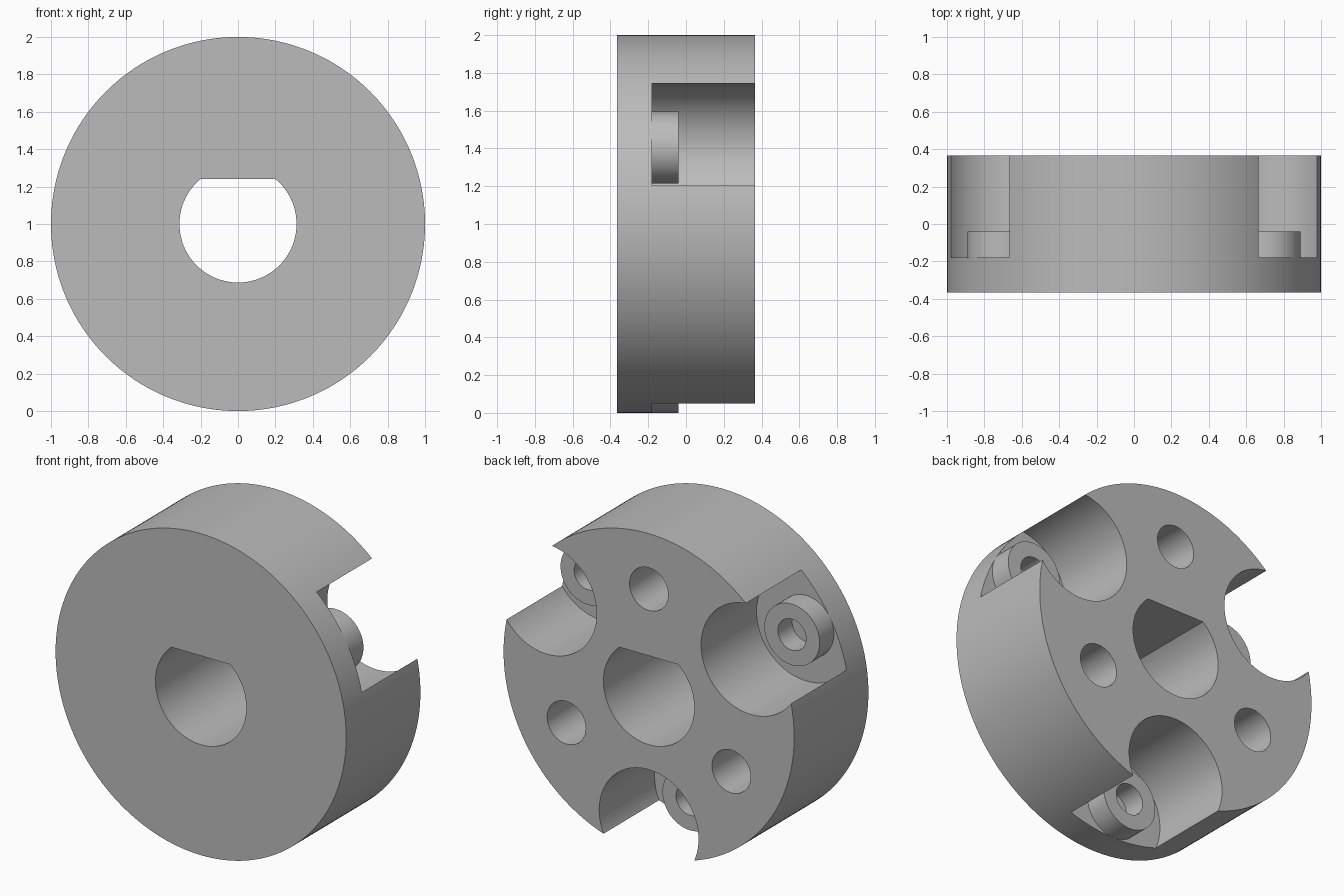
import bpy, bmesh, math
from mathutils import Vector

cube = bpy.data.objects.get("Cube")
if cube:
    bpy.data.objects.remove(cube)

grey = bpy.data.materials.new("plain_grey")
grey.use_nodes = True
colour = (0.5, 0.5, 0.5, 1)
grey.diffuse_color = colour
grey.node_tree.nodes["Principled BSDF"].inputs["Base Color"].default_value = colour

HALF = 0.365      # half the thickness of the hub
FLOOR = -0.18     # depth of the pockets
BOSS_TOP = -0.04
AXIS_Z = 1.0


def circle(radius, x=0, z=AXIS_Z, steps=96):
    return [(x + radius * math.cos(math.tau * i / steps),
             z + radius * math.sin(math.tau * i / steps)) for i in range(steps)]


def prism(name, outline, y0, y1):
    """Extrude an outline in the x-z plane from y0 to y1."""
    bm = bmesh.new()
    face = bm.faces.new([bm.verts.new((x, y0, z)) for x, z in outline])
    new = bmesh.ops.extrude_face_region(bm, geom=[face])["geom"]
    verts = [v for v in new if isinstance(v, bmesh.types.BMVert)]
    bmesh.ops.translate(bm, vec=Vector((0, y1 - y0, 0)), verts=verts)
    bmesh.ops.recalc_face_normals(bm, faces=bm.faces)
    mesh = bpy.data.meshes.new(name)
    bm.to_mesh(mesh)
    bm.free()
    mesh.materials.append(grey)
    obj = bpy.data.objects.new(name, mesh)
    bpy.context.collection.objects.link(obj)
    return obj


def select(obj):
    bpy.ops.object.select_all(action="DESELECT")
    obj.select_set(True)
    bpy.context.view_layer.objects.active = obj


def cut(obj, outline, y0, y1):
    cutter = prism("cutter", outline, y0, y1)
    cutter.hide_render = True
    mod = obj.modifiers.new("cut", "BOOLEAN")
    mod.operation = "DIFFERENCE"
    mod.solver = "EXACT"
    mod.object = cutter
    select(obj)
    bpy.ops.object.modifier_apply(modifier=mod.name)
    bpy.data.objects.remove(cutter)


def smooth(obj):
    select(obj)
    bpy.ops.object.shade_smooth_by_angle(angle=math.radians(30))


def polar(radius, degrees):
    a = math.radians(degrees)
    return radius * math.cos(a), AXIS_Z + radius * math.sin(a)


# Hub disc with its D-shaped shaft bore
hub = prism("hub", circle(1.0, steps=160), -HALF, HALF)
bore_r, flat = 0.313, 0.24
start = math.pi - math.asin(flat / bore_r)
sweep = math.pi + 2 * math.asin(flat / bore_r)
bore = [(bore_r * math.cos(start + sweep * i / 72),
         AXIS_Z + bore_r * math.sin(start + sweep * i / 72)) for i in range(73)]
cut(hub, bore, -0.5, 0.5)

# Three rim pockets with hollow bosses, and three blind holes between them
for name, angle in (("right", 30), ("left", 150), ("bottom", 270)):
    x, z = polar(0.81, angle)
    cut(hub, circle(0.342, x, z), FLOOR, 0.5)
    boss = prism(name + "_boss", circle(0.19, x, z, 64), FLOOR, BOSS_TOP)
    cut(boss, circle(0.097, x, z, 48), FLOOR - 0.1, 0.1)
    smooth(boss)
    hx, hz = polar(0.655, angle + 180)
    cut(hub, circle(0.133, hx, hz, 48), FLOOR, 0.5)
smooth(hub)
